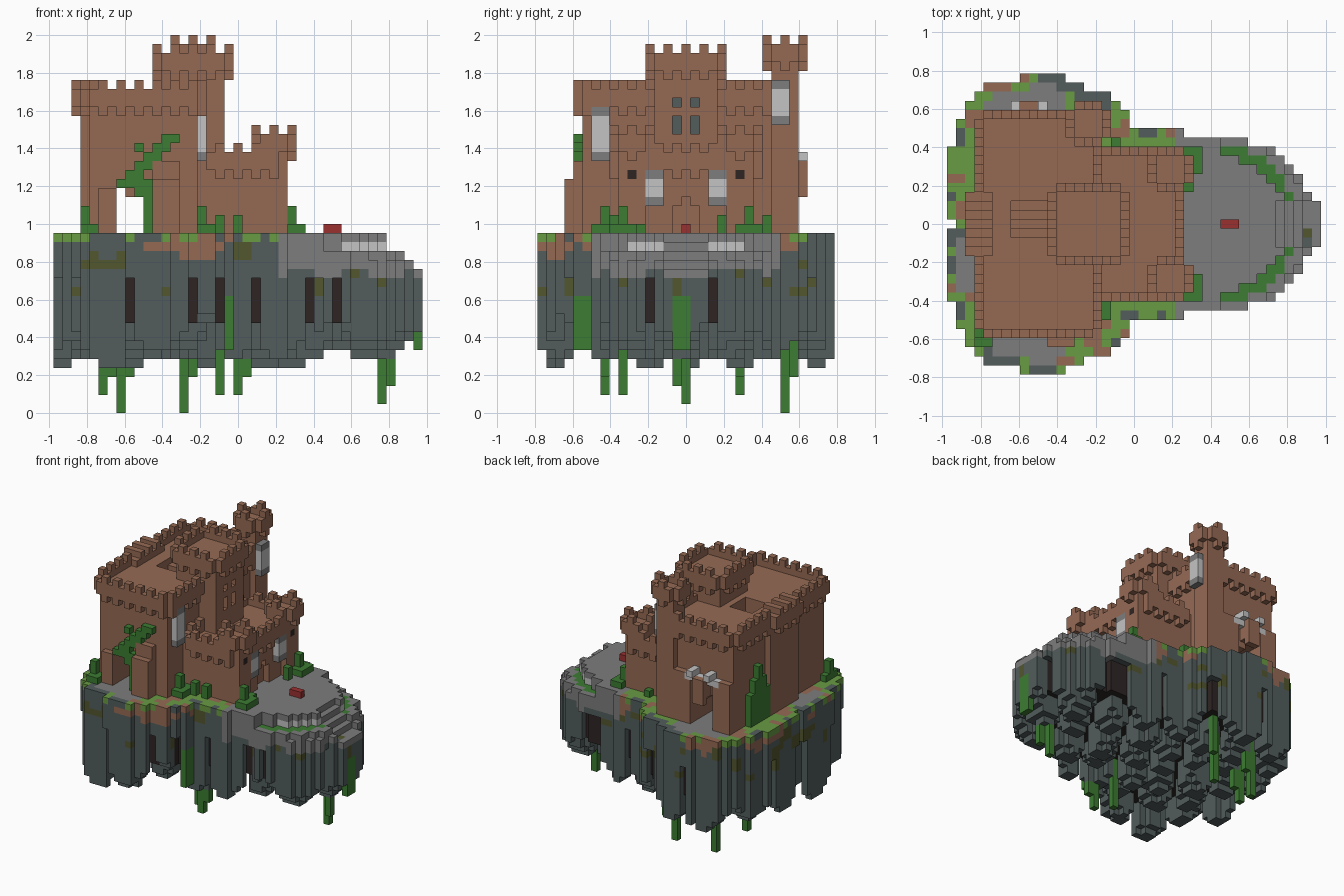
import bpy, bmesh, math, random
from mathutils import Vector, noise

if "Cube" in bpy.data.objects:
    bpy.data.objects.remove(bpy.data.objects["Cube"], do_unlink=True)
random.seed(4)
UNIT = 1 / 21

PALETTE = {
    "brown_stone": "956A54", "dark_rock": "525C5C", "grey_stone": "7D7D7D",
    "pale_stone": "C4C4C4", "grass": "689B42", "leaf": "3C7C32",
    "moss": "52572D", "shadow_earth": "2E2524", "red": "9A3030",
}


def linear(value):
    return value / 12.92 if value <= 0.04045 else ((value + 0.055) / 1.055) ** 2.4


def make_material(name, code):
    colour = [linear(c / 255) for c in bytes.fromhex(code)] + [1]
    mat = bpy.data.materials.new(name)
    mat.use_nodes = True
    mat.diffuse_color = colour
    mat.node_tree.nodes["Principled BSDF"].inputs["Base Color"].default_value = colour
    return mat


MATERIALS = {name: make_material(name, code) for name, code in PALETTE.items()}
world = {}  # block position -> (part, material)


def cells(xs, ys, zs):
    for x in range(xs[0], xs[1] + 1):
        for y in range(ys[0], ys[1] + 1):
            for z in range(zs[0], zs[1] + 1):
                yield x, y, z


def fill(part, xs, ys, zs, mat="brown_stone"):
    for p in cells(xs, ys, zs):
        world[p] = (part, mat)


def grow(part, xs, ys, zs, mat="leaf"):
    """Fill only the free blocks."""
    for p in cells(xs, ys, zs):
        world.setdefault(p, (part, mat))


def carve(xs, ys, zs):
    for p in cells(xs, ys, zs):
        world.pop(p, None)


def parapet(part, xs, ys, z):
    """Overhanging wall ring, open at the corners, with corbels and merlons."""
    for x, y, _ in cells(xs, ys, (z, z)):
        if (x in xs) != (y in ys):
            grow(part, (x, x), (y, y), (z, z + 1), "brown_stone")
            if (x - xs[0] + y - ys[0]) % 2 == 0:
                grow(part, (x, x), (y, y), (z - 1, z + 2), "brown_stone")


def bay_window(part, xs, ys, zs):
    """Pale window with grey sill and lintel."""
    fill(part, xs, ys, zs, "grey_stone")
    fill(part, xs, ys, (zs[0] + 1, zs[1] - 1), "pale_stone")


# Island outline, by distance from the centre line
EAST = [20, 20, 20, 19, 18, 18, 17, 16, 15, 12, 5, -1, -1, -2, -3, -6, -8]
WEST = [19, 20, 20, 20, 20, 20, 20, 20, 20, 19, 19, 19, 18, 18, 17, 16, 12]
outline = {(x, y) for y in range(-16, 17)
           for x in range(-WEST[abs(y)], EAST[abs(y)] + 1)}


def inner(area):
    return {(x, y) for x, y in area
            if all((x + i, y + j) in area for i in (-1, 0, 1) for j in (-1, 0, 1))}


ring1 = inner(outline)
ring3 = inner(inner(ring1))

# Centres of the hanging rock columns
columns = []
for row in range(-3, 4):
    for col in range(-4, 5):
        x = col * 5.6 + (row % 2) * 2.8 + random.uniform(-0.9, 0.9)
        y = row * 4.8 + random.uniform(-0.9, 0.9)
        if (round(x), round(y)) in outline:
            columns.append((x, y, random.choice((5, 6, 6, 7))))


def rock_colour(x, y, z):
    blot = noise.noise(Vector((x, y, z * 0.9)) * 0.43)
    wave = noise.noise(Vector((x * 0.27, y * 0.27, 7.3)))
    if x > 4 and z >= 15 + 1.5 * wave:
        return "grey_stone"
    if z == 19:
        bare = (abs(y) >= 13 and -16 <= x <= -8) or (x <= -18 and -7 <= y <= -2)
        if (x, y) in ring3 or (bare and (x, y) in ring1):
            return "grey_stone"
        patch = noise.noise(Vector((x, y, 3.1)) * 0.37)
        if (x, y) not in ring1 and patch < -0.12:
            return "dark_rock"
        return "brown_stone" if patch > 0.2 else "grass"
    if x <= 4 and z >= 18.3 - 4.5 * wave:
        return "brown_stone"
    if 13 <= z <= 18 and blot > 0.32:
        return "moss"
    return "dark_rock"


for x, y in outline:
    near = sorted((math.hypot(x - cx, y - cy), low) for cx, cy, low in columns)
    (dist, low), second = near[0], near[1][0]
    edge = (x, y) not in ring1
    seam = second - dist < (0.9 if edge else 1.6)
    bottom = low + round(max(0, dist - 1) * 1.2)
    # The plaza ends in steps, with a sunken bed on either side
    reach = math.hypot((x - 10) * 0.95, y * 0.9) if x > 9 else 0
    drop = min(4, max(0, int(reach - 5.5)))
    if x > 9 and abs(y) < 3:
        drop = min(4, max(0, x - 15))
    bed = drop == 1 and abs(y) >= 3
    top = 19 - drop - bed
    for z in range(bottom, top + 1):
        mat = rock_colour(x, y, z)
        if seam and z < 15:
            if edge or z < 10:
                continue
            mat = "shadow_earth"
        world[x, y, z] = ("island_rock", mat)
    if bed:
        world[x, y, top] = ("plaza_planting", "leaf")
    if drop == 0 and reach > 5 and 3 <= abs(y) <= 6:
        world[x, y, 18] = ("plaza_kerb", "pale_stone")

# Main keep with a projecting west bay, roof pit and through passage
fill("keep", (-16, -5), (-11, 11), (20, 34))
parapet("keep_parapet", (-17, -4), (-12, 12), 34)
fill("west_bay", (-17, -17), (-3, 3), (20, 34))
parapet("west_bay_parapet", (-18, -16), (-4, 4), 34)
for step in range(4):
    carve((-13, -10), (2 - step, 2 - step), (34 - step, 34))
carve((-13, -10), (-11, 11), (20, 23))
carve((-13, -12), (-11, 11), (24, 24))
for side in (-1, 1):
    for xs, height in (((-9, -7), 27), ((-15, -14), 24)):
        fill("keep_buttress", xs, (side * 12, side * 12), (20, height))
fill("keep_buttress", (-9, -7), (-13, -13), (20, 25))
fill("keep_buttress", (-16, -14), (12, 12), (20, 27))
bay_window("keep_window", (-4, -4), (-10, -9), (28, 33))

# Pale balcony above the rear passage
fill("rear_balcony", (-14, -9), (12, 12), (27, 27), "pale_stone")
for x in (-13, -10):
    fill("rear_balcony", (x, x), (12, 13), (28, 28), "pale_stone")
fill("balcony_bracket", (-12, -11), (12, 12), (25, 26))
fill("balcony_bracket", (-12, -11), (13, 13), (24, 27))

# Central tower with deep-set windows
fill("central_tower", (-8, -2), (-3, 3), (20, 38))
parapet("central_parapet", (-9, -1), (-4, 4), 38)
for y in (-1, 1):
    for zs in ((31, 32), (34, 34)):
        carve((-3, -2), (y, y), zs)
        fill("tower_window", (-4, -4), (y, y), zs, "dark_rock")

# Slim rear tower
fill("rear_tower", (-6, -4), (10, 12), (20, 39))
parapet("rear_tower_parapet", (-7, -3), (9, 13), 39)
bay_window("rear_tower_window", (-3, -3), (10, 11), (32, 36))

# Gatehouse with two corner turrets
fill("gatehouse", (-4, 4), (-7, 7), (20, 27))
parapet("gatehouse_parapet", (-4, 5), (-8, 8), 27)
carve((4, 4), (-1, 1), (20, 22))
carve((4, 4), (0, 0), (23, 23))
for side in (-1, 1):
    ys = sorted((side * 5, side * 7))
    fill("turret", (3, 5), ys, (20, 29))
    parapet("turret_parapet", (2, 6), sorted((side * 4, side * 8)), 29)
    bay_window("gate_window", (5, 5), sorted((side * 3, side * 4)), (23, 26))
    fill("turret_slit", (5, 5), (side * 6, side * 6), (26, 26), "shadow_earth")
    fill("turret_slit", (4, 4), (side * 7, side * 7), (26, 26), "shadow_earth")

# Red block on the plaza
fill("red_block", (10, 11), (0, 0), (20, 20), "red")

# Climbing ivy on the front wall, as runs of height: first, last
IVY = ((30, -8, -7), (29, -11, -11), (29, -9, -8), (28, -10, -9), (27, -11, -9),
       (26, -12, -11), (25, -13, -10), (24, -11, -9), (23, -10, -10))
for z, first, last in IVY:
    grow("front_ivy", (first, last), (-12, -12), (z, z))
grow("front_ivy", (-10, -10), (-12, -12), (20, 23))

# Hedge beside the west bay
for y in range(4, 9):
    grow("west_hedge", (-17, -17), (y, y), (20, 28 - 2 * abs(y - 6)))

# Bushes around the walls
BUSHES = ((-17, -12, 3), (-4, -9, 3), (-2, -8, 2), (0, -8, 2), (6, -7, 3),
          (6, -5, 1), (6, 4, 2), (6, 7, 3), (-2, 9, 2), (1, 8, 1))
for x, y, height in BUSHES:
    grow("bush", (x, x), (y, y), (20, 19 + height))
    grow("bush", (x, x + 1), (y - 1, y + 1), (20, 18 + max(1, height - 1)))

# Vines hanging from the underside
VINES = ((-13, 11, 0), (-12, 11, 4), (-6, 11, 0), (-5, 12, 4), (-2, -7, 2),
         (0, -9, 2), (1, -9, 4), (16, 0, 1), (17, -1, 3), (-15, 6, 2), (-14, 6, 4))
for x, y, low in VINES:
    grow("hanging_vine", (x, x), (y, y), (low, 11))
for x, y in ((-1, -12), (-1, -11), (-1, -10), (20, -1), (20, 0)):
    fill("cliff_vine", (x, x), (y, y), (7, 12), "leaf")

# Turn the blocks into one mesh per part, keeping only outer faces
parts = {}
for p, (part, mat) in world.items():
    parts.setdefault(part, []).append((p, mat))
names = list(PALETTE)
for part, blocks in parts.items():
    bm = bmesh.new()
    corners = {}

    def corner(p):
        if p not in corners:
            corners[p] = bm.verts.new(((p[0] - 0.5) * UNIT, (p[1] - 0.5) * UNIT, p[2] * UNIT))
        return corners[p]

    for p, mat in blocks:
        for axis in range(3):
            for side in (0, 1):
                other = list(p)
                other[axis] += 2 * side - 1
                if tuple(other) in world:
                    continue
                loop = []
                for a, b in ((0, 0), (1, 0), (1, 1), (0, 1)):
                    q = list(p)
                    q[axis] += side
                    q[(axis + 1) % 3] += a
                    q[(axis + 2) % 3] += b
                    loop.append(corner(tuple(q)))
                face = bm.faces.new(loop if side else loop[::-1])
                face.material_index = names.index(mat)
    mesh = bpy.data.meshes.new(part)
    bm.to_mesh(mesh)
    bm.free()
    for name in names:
        mesh.materials.append(MATERIALS[name])
    bpy.context.scene.collection.objects.link(bpy.data.objects.new(part, mesh))
